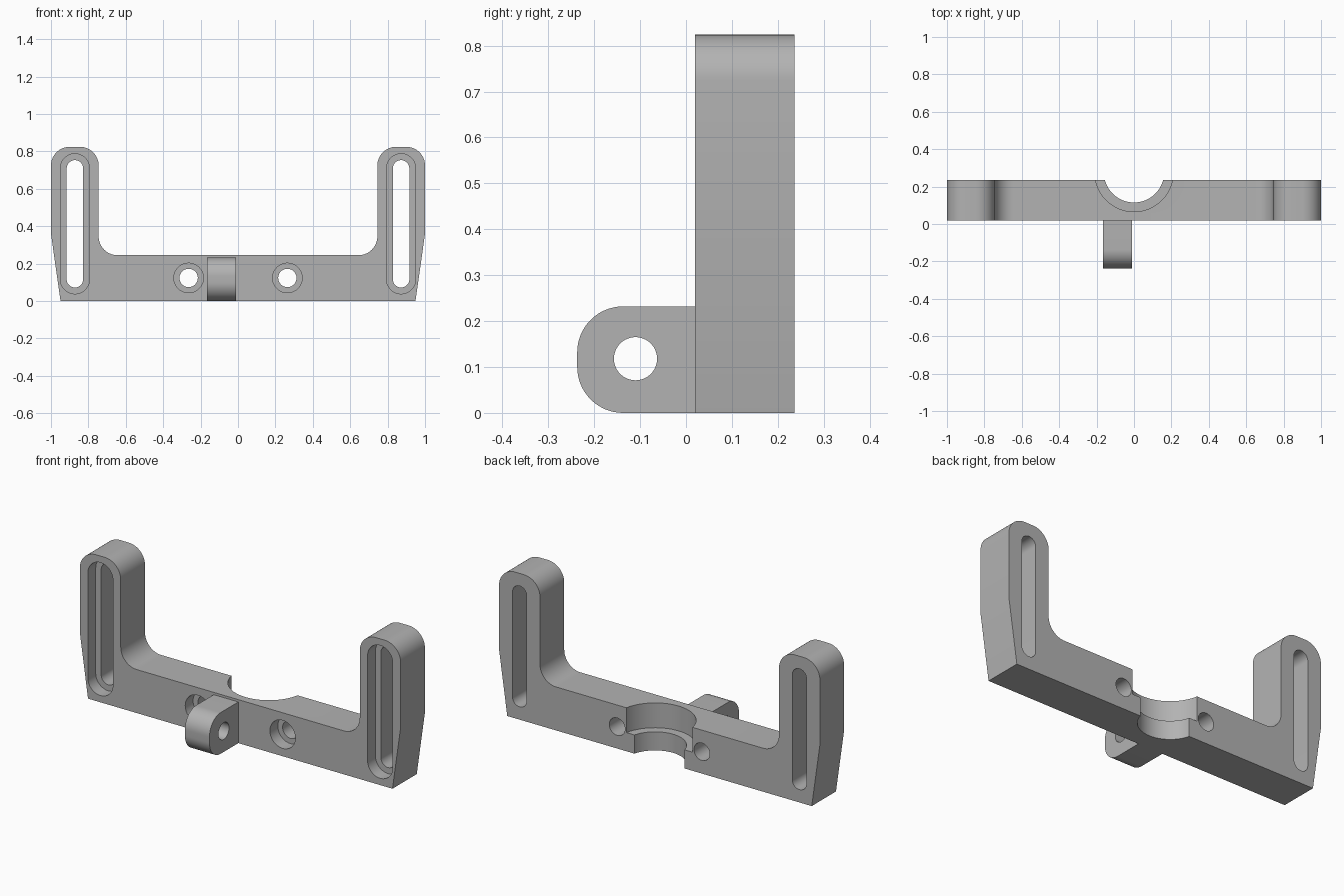
import bpy
import bmesh
from math import cos, sin, pi, radians
from mathutils import Vector

default = bpy.data.objects.get("Cube")
if default:
    bpy.data.objects.remove(default, do_unlink=True)

grey = bpy.data.materials.new("mid grey")
grey.use_nodes = True
colour = (0.45, 0.45, 0.45, 1)
grey.diffuse_color = colour
grey.node_tree.nodes["Principled BSDF"].inputs["Base Color"].default_value = colour


def arc(cx, cy, r, start, end, steps=16):
    """Points along an arc, angles in degrees."""
    angles = [radians(start + (end - start) * i / steps) for i in range(steps + 1)]
    return [(cx + r * cos(a), cy + r * sin(a)) for a in angles]


def circle(cx, cy, r):
    return arc(cx, cy, r, 0, 360, 64)[:-1]


def slot(cx, low, high, r):
    return arc(cx, high, r, 0, 180, 24) + arc(cx, low, r, 180, 360, 24)


def prism(name, profile, axis, start, end):
    """Extrude a 2D profile along the named axis."""
    place = {"X": lambda u, v: (start, u, v),
             "Y": lambda u, v: (u, start, v),
             "Z": lambda u, v: (u, v, start)}[axis]
    bm = bmesh.new()
    face = bm.faces.new([bm.verts.new(place(u, v)) for u, v in profile])
    grown = bmesh.ops.extrude_face_region(bm, geom=[face])["geom"]
    offset = Vector([(end - start) * (axis == a) for a in "XYZ"])
    bmesh.ops.translate(bm, vec=offset,
                        verts=[g for g in grown if isinstance(g, bmesh.types.BMVert)])
    bmesh.ops.recalc_face_normals(bm, faces=bm.faces)
    mesh = bpy.data.meshes.new(name)
    bm.to_mesh(mesh)
    bm.free()
    mesh.materials.append(grey)
    ob = bpy.data.objects.new(name, mesh)
    bpy.context.collection.objects.link(ob)
    return ob


def activate(ob):
    bpy.ops.object.select_all(action="DESELECT")
    ob.select_set(True)
    bpy.context.view_layer.objects.active = ob


def cut(ob, *prism_args):
    """Remove a prism from the object and discard the cutter."""
    cutter = prism("cutter", *prism_args)
    cutter.hide_render = True
    mod = ob.modifiers.new("cut", "BOOLEAN")
    mod.operation = "DIFFERENCE"
    mod.solver = "EXACT"
    mod.object = cutter
    activate(ob)
    bpy.ops.object.modifier_apply(modifier=mod.name)
    bpy.data.objects.remove(cutter, do_unlink=True)


def finish(ob):
    activate(ob)
    bpy.ops.object.shade_smooth_by_angle(angle=radians(30))


FRONT, BACK = 0.02, 0.236
SEAT = FRONT + 0.07          # floor of the counterbores
BAR_TOP, ARM_TOP, INNER = 0.245, 0.824, 0.745
R = 0.1

# U-shaped bracket: half outline mirrored across the middle
half = [(0.949, 0), (1, 0.36)]
half += arc(1 - R, ARM_TOP - R, R, 0, 90)
half += arc(INNER + R, ARM_TOP - R, R, 90, 180)
half += arc(INNER - R, BAR_TOP + R, R, 0, -90)
outline = half + [(-x, z) for x, z in reversed(half)]
bracket = prism("bracket", outline, "Y", FRONT, BACK)

# Slotted arms and screw holes, each with a recess at the front
for side in (-1, 1):
    x = side * 0.872
    cut(bracket, slot(x, 0.116, 0.709, 0.078), "Y", FRONT - 0.1, SEAT)
    cut(bracket, slot(x, 0.116, 0.709, 0.044), "Y", FRONT, BACK + 0.1)
    x = side * 0.264
    cut(bracket, circle(x, 0.123, 0.079), "Y", FRONT - 0.1, SEAT)
    cut(bracket, circle(x, 0.123, 0.049), "Y", FRONT, BACK + 0.1)

# Stepped round notch in the back
cut(bracket, circle(0, 0.276, 0.21), "Z", 0.105, 0.4)
cut(bracket, circle(0, 0.276, 0.161), "Z", -0.1, 0.2)
finish(bracket)

# Rounded mounting lug on the front
TIP, LUG_TOP = -0.237, 0.232
lug_profile = [(FRONT, 0), (FRONT, LUG_TOP)]
lug_profile += arc(TIP + R, LUG_TOP - R, R, 90, 180)
lug_profile += arc(TIP + R, R, R, 180, 270)
lug = prism("mounting_lug", lug_profile, "X", -0.165, -0.012)
cut(lug, circle(-0.11, 0.118, 0.047), "X", -0.3, 0.1)
finish(lug)
